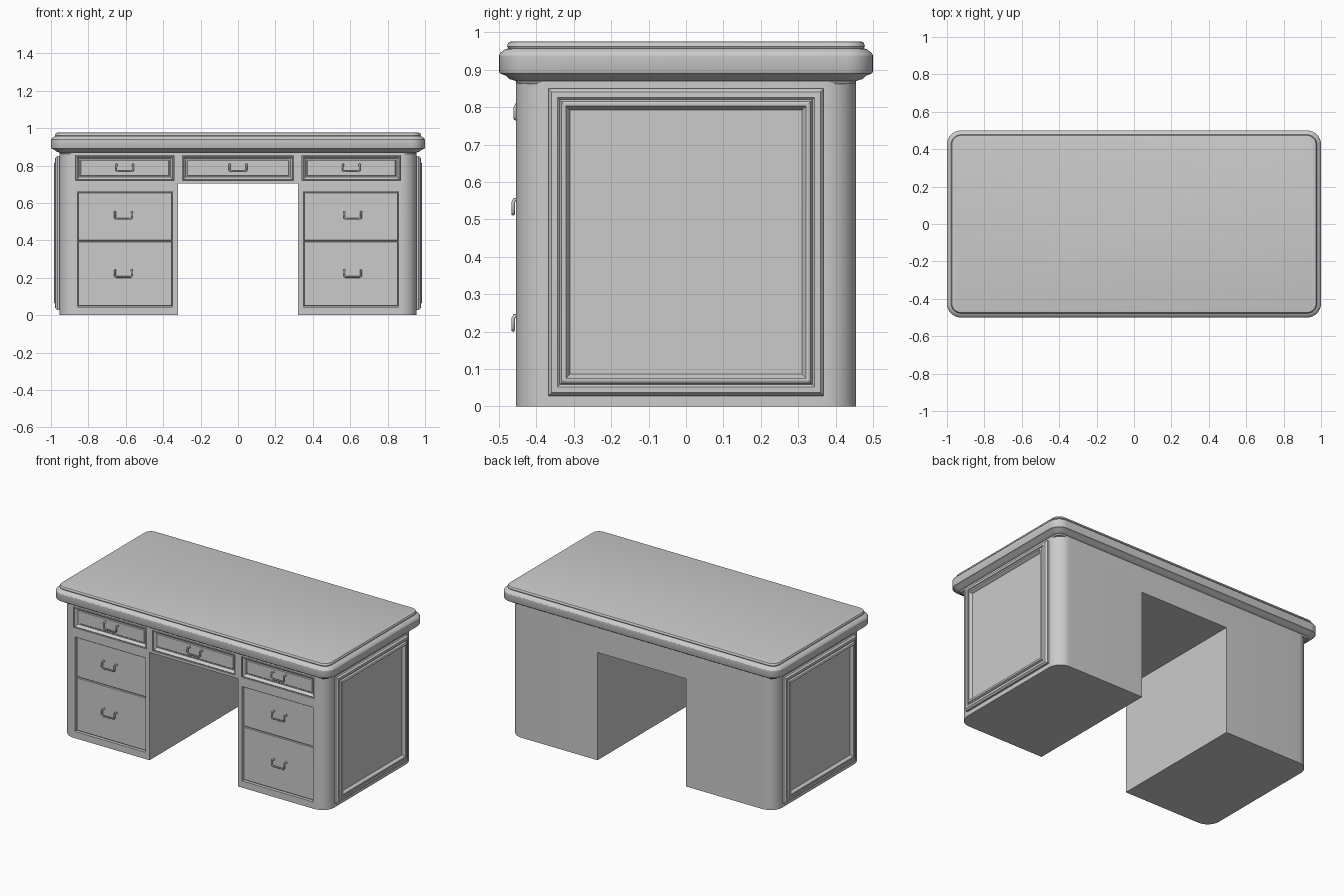
import bpy, bmesh, math
from mathutils import Vector

if "Cube" in bpy.data.objects:
    bpy.data.objects.remove(bpy.data.objects["Cube"])


def ring(hw, hh, r, seg):
    """Rounded rectangle outline in 2D (plain corners when seg is 0)."""
    pts = []
    for i, (sx, sy) in enumerate(((1, 1), (-1, 1), (-1, -1), (1, -1))):
        for k in range(seg + 1):
            a = math.pi / 2 * (i + (k / seg if seg else 0))
            rr = r if seg else 0
            pts.append((sx * (hw - rr) + rr * math.cos(a) if seg else sx * hw,
                        sy * (hh - rr) + rr * math.sin(a) if seg else sy * hh))
    return pts


def loft(name, hw, hh, profile, place, r=0.0, seg=0, angle=30):
    """Closed solid from inset outlines; profile holds (inset, height)."""
    bm = bmesh.new()
    rows = [[bm.verts.new(place(u, v, h))
             for u, v in ring(hw - d, hh - d, max(r - d, 0.005), seg)]
            for d, h in profile]
    n = len(rows[0])
    for a, b in zip(rows, rows[1:]):
        for i in range(n):
            j = (i + 1) % n
            bm.faces.new((a[i], a[j], b[j], b[i]))
    bm.faces.new(rows[0])
    bm.faces.new(rows[-1])
    bmesh.ops.recalc_face_normals(bm, faces=bm.faces)
    me = bpy.data.meshes.new(name)
    bm.to_mesh(me)
    bm.free()
    ob = bpy.data.objects.new(name, me)
    bpy.context.collection.objects.link(ob)
    smooth(ob, angle)
    return ob


def smooth(ob, angle=30):
    bpy.ops.object.select_all(action='DESELECT')
    ob.select_set(True)
    bpy.context.view_layer.objects.active = ob
    bpy.ops.object.shade_smooth_by_angle(angle=math.radians(angle))


def up(u, v, h):
    return (u, v, h)


def front(cx, cz):
    """Place a profile on the front; height is the y coordinate."""
    return lambda u, v, h: (cx + u, h, cz + v)


def cut(target, x0, x1, y0, y1, z0, z1):
    cutter = loft("cutter", (x1 - x0) / 2, (z1 - z0) / 2, [(0, y0), (0, y1)],
                  front((x0 + x1) / 2, (z0 + z1) / 2))
    cutter.hide_render = True
    mod = target.modifiers.new("cut", 'BOOLEAN')
    mod.operation = 'DIFFERENCE'
    mod.solver = 'EXACT'
    mod.object = cutter
    bpy.context.view_layer.objects.active = target
    bpy.ops.object.modifier_apply(modifier=mod.name)
    bpy.data.objects.remove(cutter)


def handle(name, x, z, y):
    """Drop handle bent from a round bar, with two small rosettes."""
    cu = bpy.data.curves.new(name, 'CURVE')
    cu.dimensions = '3D'
    cu.bevel_depth = 0.005
    cu.bevel_resolution = 2
    cu.use_fill_caps = True
    path = [(-.045, .004, .02), (-.045, -.014, .02), (-.045, -.018, .012),
            (-.045, -.018, -.012), (-.037, -.018, -.018), (.037, -.018, -.018),
            (.045, -.018, -.012), (.045, -.018, .012), (.045, -.014, .02), (.045, .004, .02)]
    sp = cu.splines.new('POLY')
    sp.points.add(len(path) - 1)
    for p, c in zip(sp.points, path):
        p.co = (x + c[0], y + c[1], z + c[2], 1)
    bpy.context.collection.objects.link(bpy.data.objects.new(name, cu))
    for s in (-1, 1):
        loft(name + "_rosette", .009, .009, [(0, y + .003), (0, y - .003), (.003, y - .005)],
             front(x + s * .045, z + .02), r=.009, seg=3)


# Table top with a moulded edge
loft("table_top", 1.0, 0.5,
     [(.05, .862), (.045, .870), (.028, .875), (.018, .884), (.003, .890), (0, .896),
      (0, .938), (.005, .946), (.017, .955), (.025, .957), (.022, .962),
      (.023, .968), (.027, .974), (.035, .976)], up, r=.075, seg=8)

# Desk body: rounded block with an open kneehole
body = loft("desk_body", .955, .455, [(0, 0), (0, .868)], up, r=.085, seg=10)
cut(body, -.32, .32, -.6, .6, -.1, .703)

# Top row of drawers, each in a moulded frame
FACE = -.438
for name, x0, x1 in (("left", -.868, -.343), ("centre", -.298, .298), ("right", .343, .868)):
    cx = (x0 + x1) / 2
    cut(body, x0, x1, -.6, -.425, .720, .855)
    loft(name + "_top_drawer", (x1 - x0) / 2, .0675,
         [(0, -.42), (0, -.446), (.006, -.452), (.012, -.446), (.018, -.434),
          (.024, -.434), (.028, FACE)], front(cx, .7875))
    handle(name + "_top_handle", cx, .787, FACE)

# Pedestal drawers, side panels
panel_profile = [(0, .94), (0, .966), (.009, .977), (.024, .978), (.030, .972), (.035, .982),
                 (.041, .985), (.047, .984), (.053, .976), (.058, .966)]
for side, s in (("left", -1), ("right", 1)):
    cx = s * .604
    cut(body, cx - .255, cx + .255, -.6, -.425, .044, .660)
    for label, z0, z1, hz in (("lower", .048, .394, .222), ("upper", .398, .656, .533)):
        loft(f"{side}_{label}_drawer", .251, (z1 - z0) / 2,
             [(0, -.42), (0, FACE - .003), (.003, FACE - .006)], front(cx, (z0 + z1) / 2))
        handle(f"{side}_{label}_handle", s * .613, hz, FACE - .006)
    loft(side + "_side_panel", .368, .411, panel_profile,
         lambda u, v, h, s=s: (s * h, u, .439 + v))
smooth(body)
